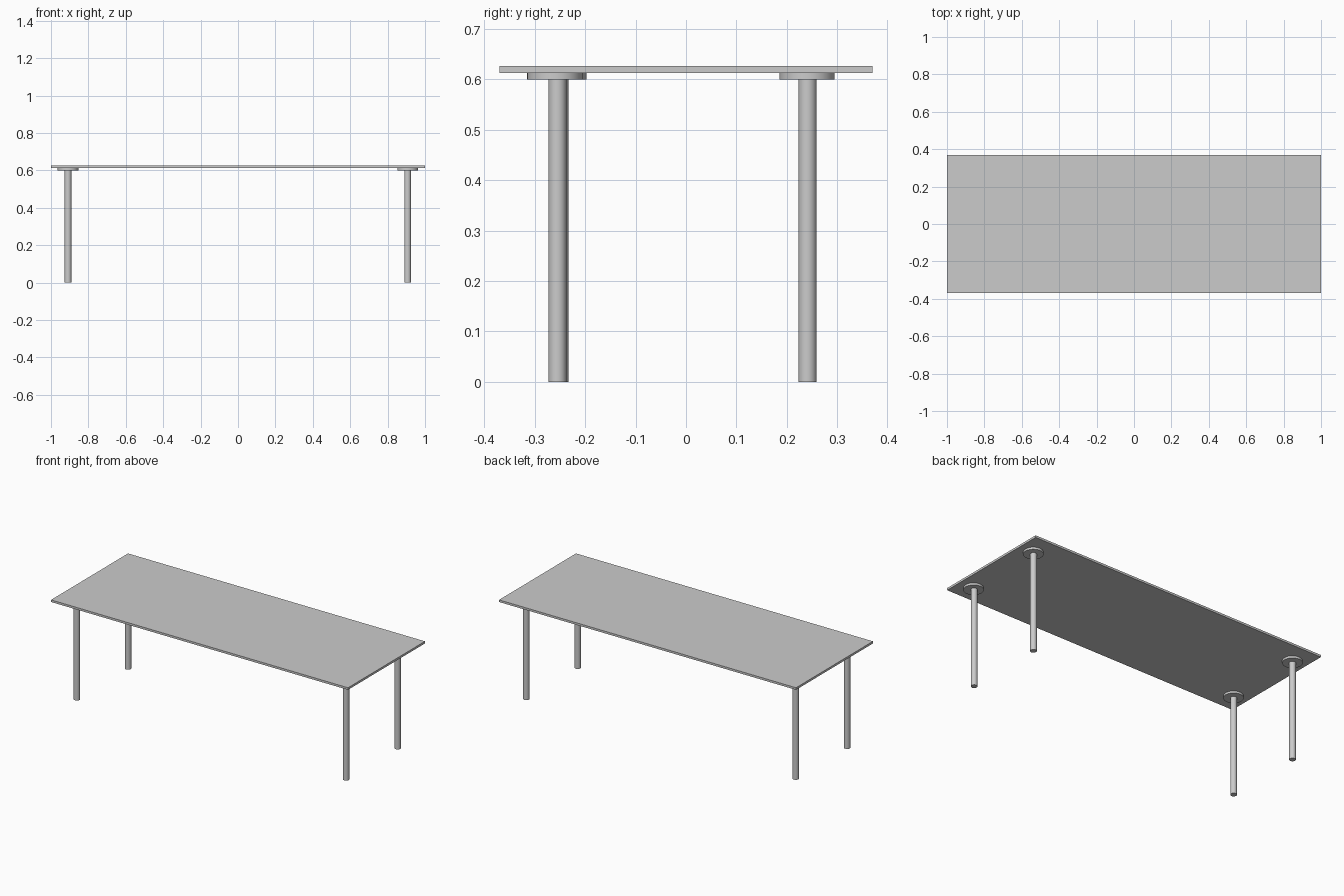
import bpy

if "Cube" in bpy.data.objects:
    bpy.data.objects.remove(bpy.data.objects["Cube"])

TOP_Z, TOP_BOTTOM, PLATE_BOTTOM = 0.626, 0.613, 0.6


def cylinder(name, x, y, radius, z0, z1):
    bpy.ops.mesh.primitive_cylinder_add(vertices=32, radius=radius, depth=z1 - z0,
                                        location=(x, y, (z0 + z1) / 2))
    bpy.context.object.name = name
    bpy.ops.object.shade_smooth_by_angle()


# Tabletop slab
bpy.ops.mesh.primitive_cube_add(size=1, location=(0, 0, (TOP_Z + TOP_BOTTOM) / 2))
top = bpy.context.object
top.name = "tabletop"
top.scale = (2.0, 0.74, TOP_Z - TOP_BOTTOM)
bpy.ops.object.transform_apply(location=False, rotation=False, scale=True)

# Legs with round mounting plates: side, x, leg y, plate y
corners = [
    ("front_left", -0.909, -0.251, -0.252),
    ("front_right", 0.907, -0.255, -0.260),
    ("back_left", -0.909, 0.241, 0.240),
    ("back_right", 0.907, 0.241, 0.240),
]
for name, x, leg_y, plate_y in corners:
    cylinder(name + "_leg", x, leg_y, 0.018, 0, PLATE_BOTTOM)
    cylinder(name + "_mounting_plate", x, plate_y, 0.055, PLATE_BOTTOM, TOP_BOTTOM)
